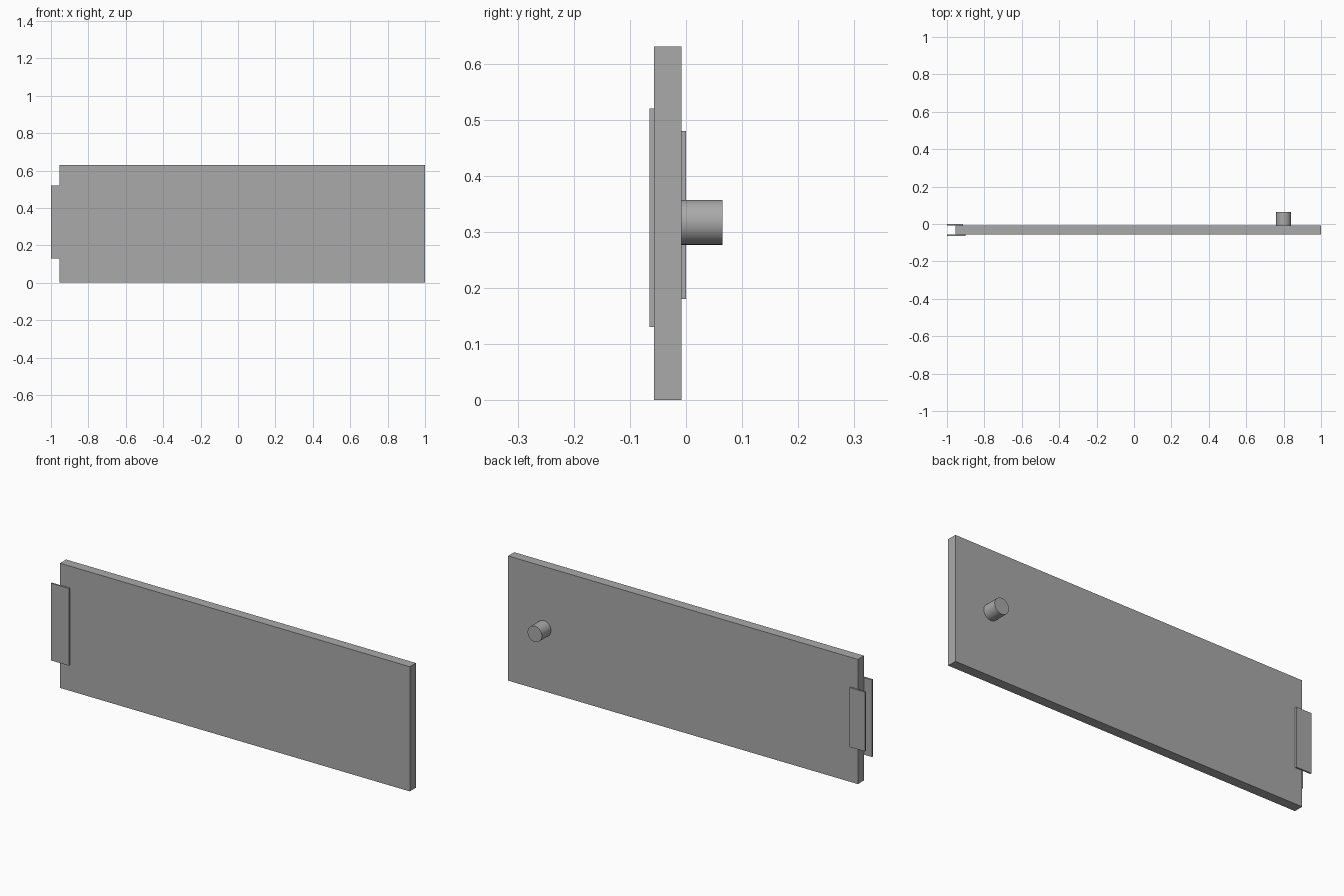
import bpy
import bmesh
from mathutils import Matrix, Vector

cube = bpy.data.objects.get("Cube")
if cube:
    bpy.data.objects.remove(cube, do_unlink=True)

# Single plain grey finish
grey = bpy.data.materials.new("plain_grey")
grey.use_nodes = True
colour = (0.4, 0.4, 0.4, 1)
grey.diffuse_color = colour
grey.node_tree.nodes["Principled BSDF"].inputs["Base Color"].default_value = colour


def add_object(name, bm):
    mesh = bpy.data.meshes.new(name)
    bm.to_mesh(mesh)
    bm.free()
    mesh.materials.append(grey)
    obj = bpy.data.objects.new(name, mesh)
    bpy.context.collection.objects.link(obj)
    return obj


def box(name, low, high):
    low, high = Vector(low), Vector(high)
    bm = bmesh.new()
    bmesh.ops.create_cube(bm, size=1)
    bmesh.ops.scale(bm, vec=high - low, verts=bm.verts)
    bmesh.ops.translate(bm, vec=(low + high) / 2, verts=bm.verts)
    return add_object(name, bm)


FRONT, BACK, PLATE = -0.057, -0.008, 0.008

# Main panel
box("panel", (-0.955, FRONT, 0), (1, BACK, 0.63))

# Thin plates clasping the right-hand edge
box("front_plate", (-1, FRONT - PLATE, 0.13), (-0.9, FRONT, 0.52))
box("back_plate", (-1, BACK, 0.18), (-0.915, BACK + PLATE, 0.48))

# Round peg on the back
bm = bmesh.new()
length = 0.065 - BACK
bmesh.ops.create_cone(bm, cap_ends=True, segments=48, radius1=0.04,
                      radius2=0.04, depth=length)
bmesh.ops.rotate(bm, matrix=Matrix.Rotation(1.5707963, 3, "X"), verts=bm.verts)
bmesh.ops.translate(bm, vec=(0.8, BACK + length / 2, 0.317), verts=bm.verts)
peg = add_object("peg", bm)
bpy.ops.object.select_all(action="DESELECT")
peg.select_set(True)
bpy.context.view_layer.objects.active = peg
bpy.ops.object.shade_smooth_by_angle()
